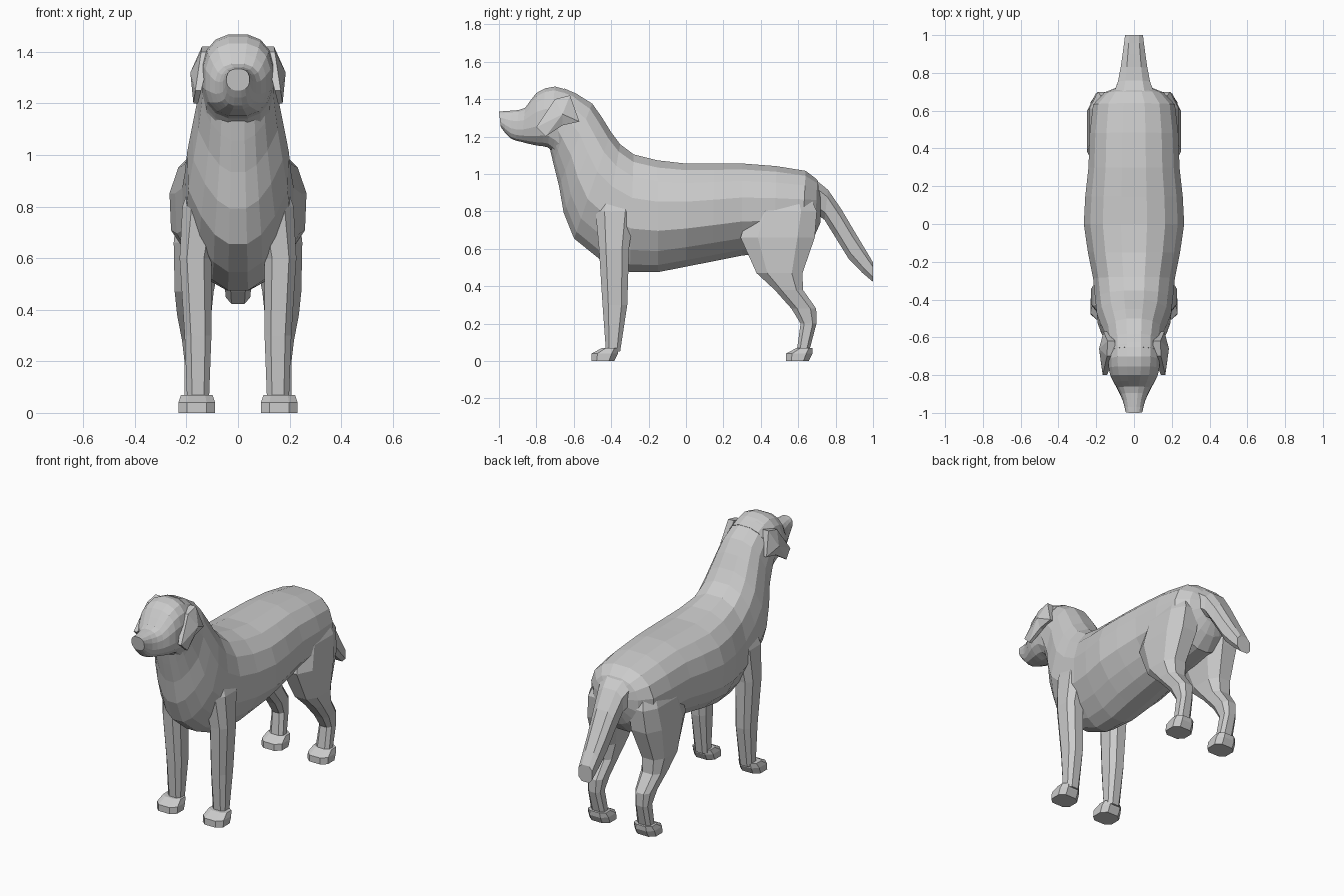
import bpy, bmesh
from math import sin, cos, tau, copysign
from mathutils import Vector

cube = bpy.data.objects.get("Cube")
if cube:
    bpy.data.objects.remove(cube)

colour = (0.6, 0.6, 0.6, 1)
grey = bpy.data.materials.new("plain_grey")
grey.use_nodes = True
grey.diffuse_color = colour
grey.node_tree.nodes["Principled BSDF"].inputs["Base Color"].default_value = colour


def finish(name, bm):
    bmesh.ops.recalc_face_normals(bm, faces=bm.faces)
    mesh = bpy.data.meshes.new(name)
    bm.to_mesh(mesh)
    bm.free()
    mesh.materials.append(grey)
    part = bpy.data.objects.new(name, mesh)
    bpy.context.collection.objects.link(part)


def rounded(sides, squareness, pinch=0):
    """Superellipse cross-section; pinch narrows its lower half."""
    def bend(value):
        return copysign(abs(value) ** (2 / squareness), value)
    section = []
    for step in range(sides):
        angle = tau * (step + 0.5) / sides
        across, up = bend(sin(angle)), bend(cos(angle))
        section.append((across * (1 + pinch * min(up + 0.2, 0)), up))
    return section


def loft(name, section, rings):
    """Skin rings, each given as start point, end point and half width."""
    bm = bmesh.new()
    loops = []
    for start, end, half_width in rings:
        middle, reach = (start + end) / 2, (start - end) / 2
        across = Vector((half_width, 0, 0))
        loops.append([bm.verts.new(middle + across * u + reach * v) for u, v in section])
    for loop, following in zip(loops, loops[1:]):
        for i in range(len(section)):
            bm.faces.new((loop[i - 1], loop[i], following[i], following[i - 1]))
    bm.faces.new(loops[0])
    bm.faces.new(loops[-1])
    finish(name, bm)


def blend(rows):
    """Add a smoothly curved ring halfway between each pair of rows."""
    rows = [Vector(row) for row in rows]
    result = [rows[0]]
    for i in range(len(rows) - 1):
        before, a, b = rows[max(i - 1, 0)], rows[i], rows[i + 1]
        after = rows[min(i + 2, len(rows) - 1)]
        result += [(a + b) * 9 / 16 - (before + after) / 16, b]
    return result


def spine(name, section, rows):
    """Centred part from rows of top y, top z, bottom y, bottom z, half width."""
    loft(name, section, [(Vector((0, top_y, top_z)), Vector((0, low_y, low_z)), half_width)
                         for top_y, top_z, low_y, low_z, half_width in blend(rows)])


def limb(name, side, rows):
    """Upright part from rows of height, front y, back y, inner x, outer x."""
    rings = []
    for height, front, back, inner, outer in rows:
        x = side * (inner + outer) / 2
        rings.append((Vector((x, front, height)), Vector((x, back, height)), (outer - inner) / 2))
    loft(name, rounded(8, 2.8), rings)


def paw(name, side, toe):
    inner, outer, heel = 0.085, 0.235, toe + 0.15
    limb(name, side, [(0.07, toe + 0.06, heel, inner + 0.01, outer - 0.01),
                      (0.04, toe, heel, inner, outer),
                      (0, toe, heel - 0.02, inner, outer)])


def ear(name, side, outline):
    """Hanging flap that spreads outward as it drops, with a ridge along it."""
    bm = bmesh.new()
    top = max(z for y, z in outline)

    def layer(offset, spread):
        return [bm.verts.new((side * (offset + (top - z) * spread), y, z)) for y, z in outline]

    outer, inner = layer(0.14, 0.15), layer(0.1, 0.25)
    ridge = bm.verts.new((side * 0.185, -0.66, 1.32))
    bm.faces.new(inner)
    for i in range(len(outline)):
        bm.faces.new((outer[i - 1], outer[i], inner[i], inner[i - 1]))
        bm.faces.new((outer[i - 1], outer[i], ridge))
    finish(name, bm)


# Trunk and neck, from rump to throat
spine("body", rounded(16, 2.4, 0.4), [
    (0.72, 0.93, 0.72, 0.74, 0.1),
    (0.64, 1.02, 0.62, 0.6, 0.22),
    (0.3, 1.06, 0.3, 0.56, 0.245),
    (0, 1.06, 0, 0.5, 0.27),
    (-0.28, 1.11, -0.3, 0.47, 0.22),
    (-0.4, 1.23, -0.6, 0.65, 0.2),
    (-0.5, 1.38, -0.68, 0.93, 0.16),
    (-0.65, 1.46, -0.73, 1.14, 0.14)])

# Head tapering to a slim muzzle
spine("head", rounded(16, 2.5), [
    (-0.58, 1.43, -0.7, 1.1, 0.14),
    (-0.7, 1.47, -0.74, 1.14, 0.14),
    (-0.8, 1.435, -0.8, 1.15, 0.128),
    (-0.86, 1.355, -0.88, 1.17, 0.09),
    (-0.93, 1.34, -0.94, 1.19, 0.06),
    (-1, 1.335, -0.99, 1.25, 0.045)])

# Tail hanging back from the rump
spine("tail", rounded(8, 2.8), [
    (0.62, 1.02, 0.65, 0.8, 0.14),
    (0.76, 0.92, 0.74, 0.75, 0.09),
    (0.9, 0.7, 0.87, 0.54, 0.065),
    (1, 0.53, 1, 0.42, 0.05)])

# Paired legs, paws and ears
for label, side in (("left", 1), ("right", -1)):
    limb(label + "_front_leg", side, [
        (0.97, -0.44, -0.3, 0.06, 0.16),
        (0.8, -0.49, -0.27, 0.06, 0.22),
        (0.6, -0.47, -0.3, 0.1, 0.23),
        (0.3, -0.45, -0.31, 0.1, 0.21),
        (0.05, -0.43, -0.35, 0.11, 0.2)])
    limb(label + "_hind_leg", side, [
        (0.97, 0.42, 0.63, 0.05, 0.17),
        (0.8, 0.33, 0.71, 0.04, 0.24),
        (0.66, 0.28, 0.7, 0.05, 0.255),
        (0.47, 0.37, 0.63, 0.09, 0.25),
        (0.38, 0.47, 0.63, 0.1, 0.24),
        (0.28, 0.56, 0.7, 0.11, 0.22),
        (0.2, 0.61, 0.7, 0.12, 0.21),
        (0.05, 0.59, 0.66, 0.11, 0.21)])
    paw(label + "_front_paw", side, -0.51)
    paw(label + "_hind_paw", side, 0.53)
    ear(label + "_ear", side, [(-0.7, 1.4), (-0.62, 1.42), (-0.57, 1.28),
                               (-0.66, 1.26), (-0.75, 1.2), (-0.8, 1.25)])
